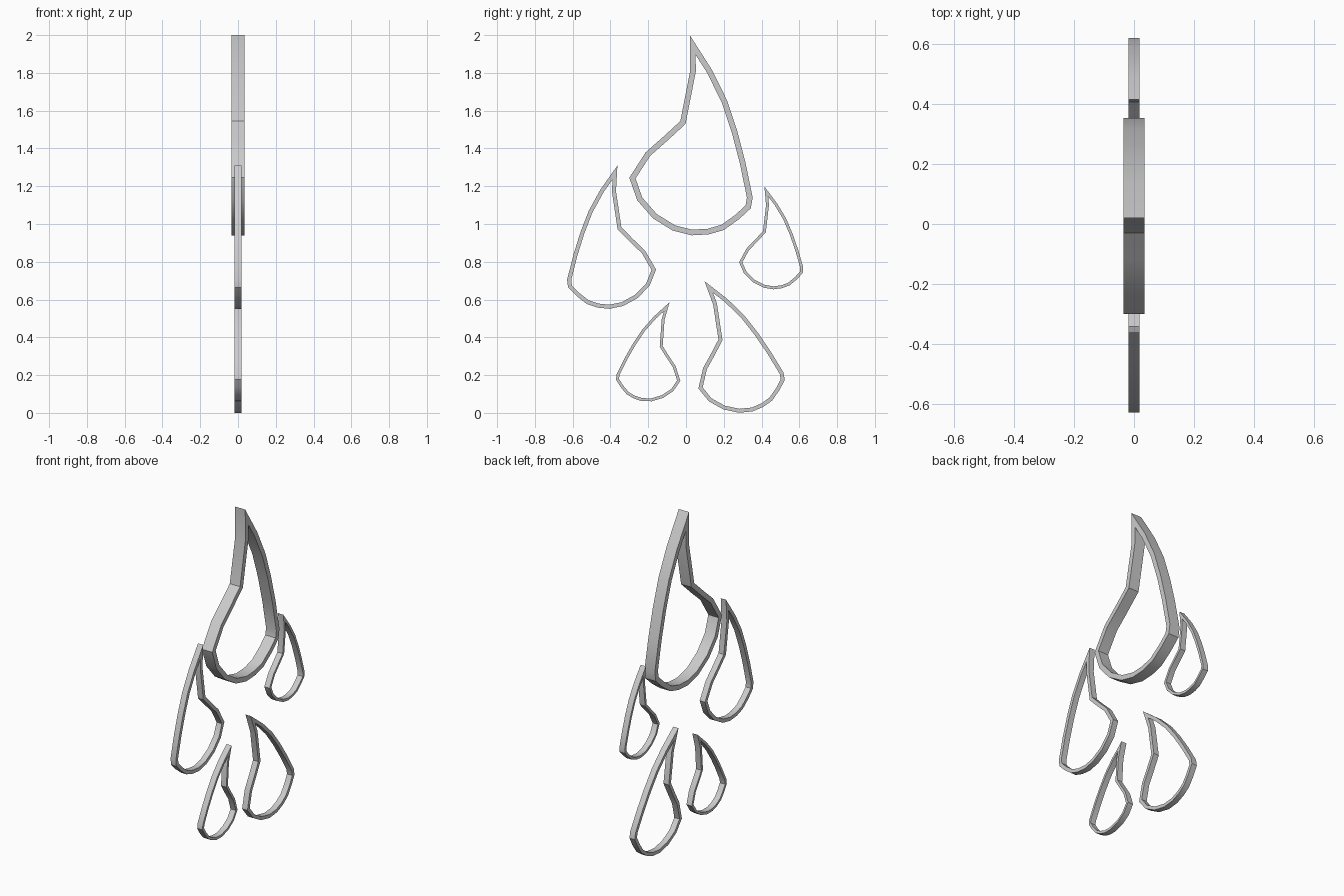
import bpy, bmesh
from math import radians
from mathutils import Vector, Matrix

if "Cube" in bpy.data.objects:
    bpy.data.objects.remove(bpy.data.objects["Cube"])

# Outer outline of the large drop (y, z), clockwise from the tip
DROP = [(.02, 2.0), (.138, 1.815), (.217, 1.655), (.272, 1.49), (.315, 1.325),
        (.353, 1.14), (.343, 1.083), (.28, 1.025), (.2, .968), (.12, .945),
        (.03, .94), (-.07, .965), (-.175, 1.03), (-.258, 1.125), (-.3, 1.245),
        (-.213, 1.38), (-.12, 1.462), (-.03, 1.545), (.022, 1.81)]
TIP = Vector(DROP[0])
WALL = .03


def inset(pts, d):
    """Mitred inward offset of a clockwise outline."""
    out = []
    n = len(pts)
    for i, p in enumerate(pts):
        a = (p - pts[i - 1]).normalized()
        b = (pts[(i + 1) % n] - p).normalized()
        na, nb = Vector((a.y, -a.x)), Vector((b.y, -b.x))
        out.append(p + (na + nb) * d / (1 + na.dot(nb)))
    return out


def drop_frame(name, tip, scale, angle, mirror, half_depth):
    outer = [Vector(p) - TIP for p in DROP]
    inner = inset(outer, WALL)
    rot = Matrix.Rotation(radians(angle), 2)

    def place(p):
        q = Vector((-p.x if mirror else p.x, p.y))
        return rot @ q * scale + Vector(tip)

    bm = bmesh.new()
    rings = []
    for pts, x in ((outer, half_depth), (inner, half_depth),
                   (inner, -half_depth), (outer, -half_depth)):
        rings.append([bm.verts.new((x, *place(p))) for p in pts])
    n = len(outer)
    for r in range(4):
        s, t = rings[r], rings[(r + 1) % 4]
        for i in range(n):
            j = (i + 1) % n
            bm.faces.new((s[i], s[j], t[j], t[i]))
    bmesh.ops.recalc_face_normals(bm, faces=bm.faces)
    me = bpy.data.meshes.new(name)
    bm.to_mesh(me)
    bm.free()
    ob = bpy.data.objects.new(name, me)
    bpy.context.collection.objects.link(ob)
    bpy.ops.object.select_all(action='DESELECT')
    ob.select_set(True)
    bpy.context.view_layer.objects.active = ob
    bpy.ops.object.shade_smooth_by_angle(angle=radians(30))


# Large drop, then four scaled, turned and partly mirrored copies
drop_frame("large_drop", (.02, 2.0), 1, 0, False, .035)
drop_frame("left_drop", (-.363, 1.31), .717, -2.6, True, .018)
drop_frame("right_drop", (.415, 1.198), .515, 4.5, False, .018)
drop_frame("lower_right_drop", (.098, .697), .693, 19.7, False, .018)
drop_frame("lower_left_drop", (-.087, .586), .513, -15.2, True, .018)
